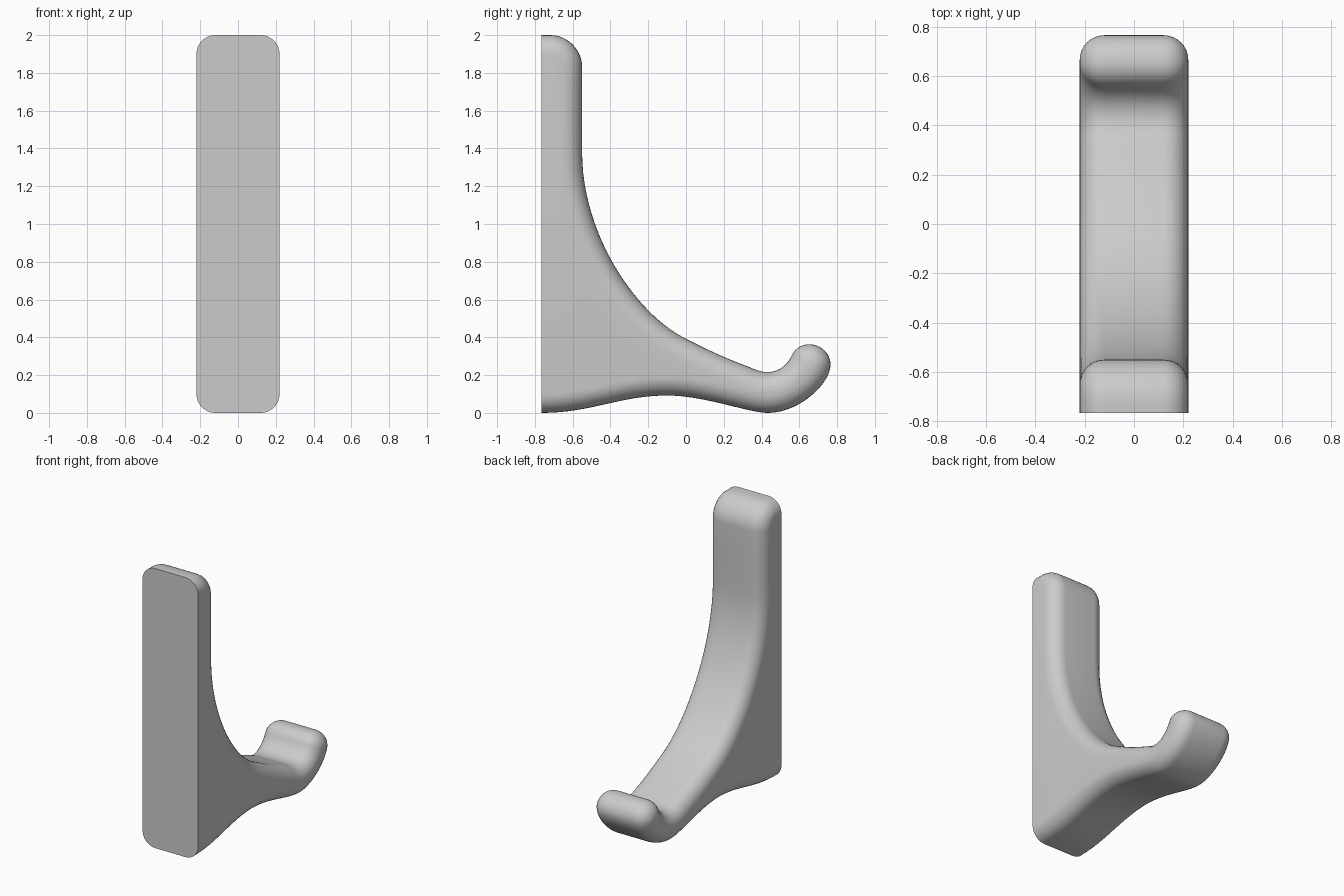
import bpy, bmesh, math
from mathutils import Vector
from mathutils.geometry import interpolate_bezier

cube = bpy.data.objects.get("Cube")
if cube:
    bpy.data.objects.remove(cube)

HALF_WIDTH, ROUND, STEPS = 0.22, 0.1, 8

grey = bpy.data.materials.new("plain grey")
grey.use_nodes = True
grey.diffuse_color = (0.6, 0.6, 0.6, 1)
grey.node_tree.nodes["Principled BSDF"].inputs["Base Color"].default_value = grey.diffuse_color

# Side profile (y, z): each segment gives two handles, an end point and a resolution
start = (-0.765, 2)
segments = [
    ((-0.75, 2), (-0.735, 2), (-0.72, 2), 2),                   # flat top
    ((-0.626, 2), (-0.55, 1.924), (-0.55, 1.83), 12),           # top corner
    ((-0.55, 1.68), (-0.55, 1.53), (-0.55, 1.38), 3),           # upright back
    ((-0.55, 0.93), (-0.25, 0.51), (0.005, 0.39), 24),          # long sweep
    ((0.11, 0.335), (0.22, 0.285), (0.33, 0.245), 8),           # arm top
    ((0.36, 0.233), (0.39, 0.216), (0.43, 0.216), 6),           # hook valley
    ((0.5, 0.216), (0.54, 0.262), (0.56, 0.305), 10),
    ((0.577, 0.34), (0.61, 0.363), (0.652, 0.363), 10),         # hook tip
    ((0.715, 0.363), (0.765, 0.315), (0.765, 0.255), 12),
    ((0.765, 0.155), (0.6, 0), (0.433, 0), 18),                 # hook underside
    ((0.33, 0), (0.1, 0.092), (-0.1, 0.092), 16),               # arm underside
    ((-0.35, 0.092), (-0.5, 0), (-0.765, 0), 16),
]
profile = [Vector(start)]
for h1, h2, end, n in segments:
    curve = interpolate_bezier(profile[-1].to_3d(), Vector(h1).to_3d(),
                               Vector(h2).to_3d(), Vector(end).to_3d(), n + 1)
    profile += [p.to_2d() for p in curve[1:]]

# Inward normals; the two ends slide along the flat mounting face
inward = []
for i in range(len(profile)):
    t = (profile[min(i + 1, len(profile) - 1)] - profile[max(i - 1, 0)]).normalized()
    inward.append(Vector((t.y, -t.x)))
inward[0], inward[-1] = Vector((0, -1)), Vector((0, 1))

# Loft rounded cross sections from one side to the other
half = []
for k in range(STEPS + 1):
    a = math.pi / 2 * k / STEPS
    half.append((HALF_WIDTH - ROUND * (1 - math.sin(a)), ROUND * (1 - math.cos(a))))
sections = [(-x, d) for x, d in reversed(half)] + half

bm = bmesh.new()
rings = []
for x, d in sections:
    rings.append([bm.verts.new((x, *(p + n * d))) for p, n in zip(profile, inward)])
for r0, r1 in zip(rings, rings[1:]):
    for i in range(len(profile) - 1):
        bm.faces.new((r0[i], r0[i + 1], r1[i + 1], r1[i]))
bm.faces.new(rings[0])                                          # flat sides
bm.faces.new(rings[-1][::-1])
bm.faces.new([r[0] for r in rings] + [r[-1] for r in reversed(rings)])  # mounting face
bmesh.ops.recalc_face_normals(bm, faces=bm.faces)

mesh = bpy.data.meshes.new("wall_hook")
bm.to_mesh(mesh)
bm.free()
mesh.materials.append(grey)
hook = bpy.data.objects.new("wall_hook", mesh)
bpy.context.collection.objects.link(hook)
bpy.context.view_layer.objects.active = hook
hook.select_set(True)
bpy.ops.object.shade_smooth_by_angle(angle=math.radians(35))
